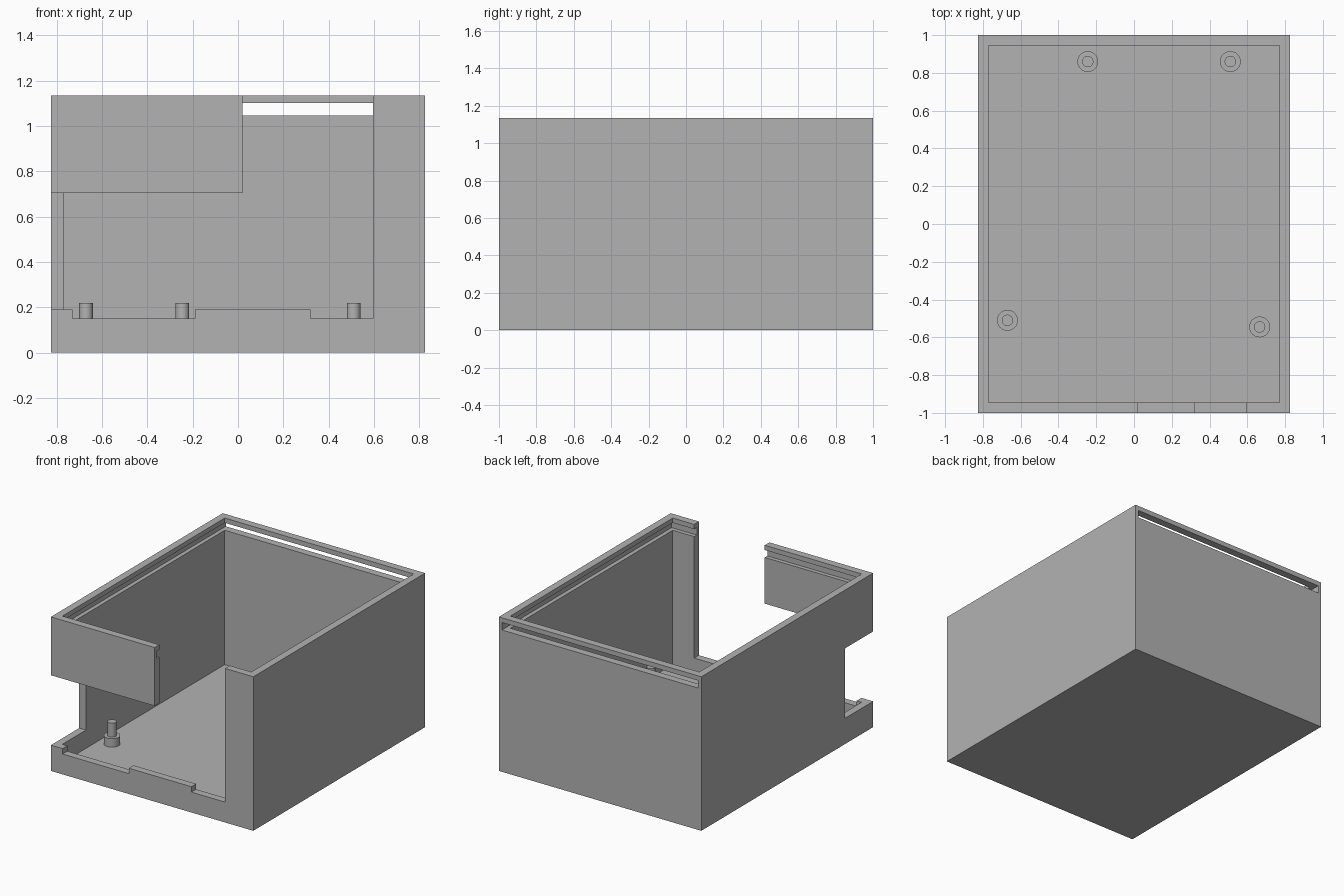
import bpy, bmesh

cube = bpy.data.objects.get("Cube")
if cube:
    bpy.data.objects.remove(cube, do_unlink=True)

grey = bpy.data.materials.new("plain_grey")
grey.use_nodes = True
grey.diffuse_color = (0.45, 0.45, 0.45, 1)
grey.node_tree.nodes["Principled BSDF"].inputs["Base Color"].default_value = (0.45, 0.45, 0.45, 1)

W, D, H = 0.825, 1.0, 1.135   # half width, half depth, height
T = 0.055                     # wall and floor thickness


def prism(name, outline, y0, y1):
    """Extrude an x-z outline along y."""
    bm = bmesh.new()
    face = bm.faces.new([bm.verts.new((x, y0, z)) for x, z in outline])
    new = bmesh.ops.extrude_face_region(bm, geom=[face])["geom"]
    verts = [v for v in new if isinstance(v, bmesh.types.BMVert)]
    bmesh.ops.translate(bm, verts=verts, vec=(0, y1 - y0, 0))
    bmesh.ops.recalc_face_normals(bm, faces=bm.faces)
    mesh = bpy.data.meshes.new(name)
    bm.to_mesh(mesh)
    bm.free()
    mesh.materials.append(grey)
    obj = bpy.data.objects.new(name, mesh)
    bpy.context.collection.objects.link(obj)
    return obj


def box(name, x0, x1, y0, y1, z0, z1):
    return prism(name, [(x0, z0), (x1, z0), (x1, z1), (x0, z1)], y0, y1)


# Outer case and the shapes removed from it
case = box("case", -W, W, -D, D, 0, H)
SILL, LOW, HEAD = 0.19, 0.15, 0.705
front_outline = [
    (-1, SILL), (-0.73, SILL), (-0.73, LOW), (-0.19, LOW), (-0.19, SILL),
    (0.32, SILL), (0.32, LOW), (0.595, LOW), (0.595, 1.5),
    (0.02, 1.5), (0.02, HEAD), (-1, HEAD)]
cutters = [
    box("cavity_cutter", T - W, W - T, T - D, D - T, T, 1.5),
    box("lid_groove_cutter", -0.8, 0.8, -0.975, 1.2, 1.045, 1.1),
    prism("front_opening_cutter", front_outline, -1.2, -0.9),
    box("side_opening_cutter", -1, -0.7, -1.2, -0.67, SILL, HEAD),
]
for c in cutters:
    c.hide_render = True
    mod = case.modifiers.new(c.name, "BOOLEAN")
    mod.operation = "DIFFERENCE"
    mod.solver = "EXACT"
    mod.object = c

# Bake the cuts and drop the cutters
bpy.context.view_layer.update()
graph = bpy.context.evaluated_depsgraph_get()
cut_mesh = bpy.data.meshes.new_from_object(case.evaluated_get(graph))
case.modifiers.clear()
case.data = cut_mesh
for c in cutters:
    bpy.data.objects.remove(c, do_unlink=True)


def cylinder(name, x, y, r, z0, z1):
    bpy.ops.mesh.primitive_cylinder_add(
        vertices=32, radius=r, depth=z1 - z0, location=(x, y, (z0 + z1) / 2))
    obj = bpy.context.object
    obj.name = name
    obj.data.materials.append(grey)
    bpy.ops.object.shade_smooth_by_angle()


# Board supports: a wide collar with a locating pin
posts = {"back_right": (-0.245, 0.86), "back_left": (0.51, 0.86),
         "front_right": (-0.67, -0.51), "front_left": (0.665, -0.545)}
for place, (x, y) in posts.items():
    cylinder(place + "_collar", x, y, 0.055, T - 0.01, 0.117)
    cylinder(place + "_pin", x, y, 0.03, 0.11, 0.22)
